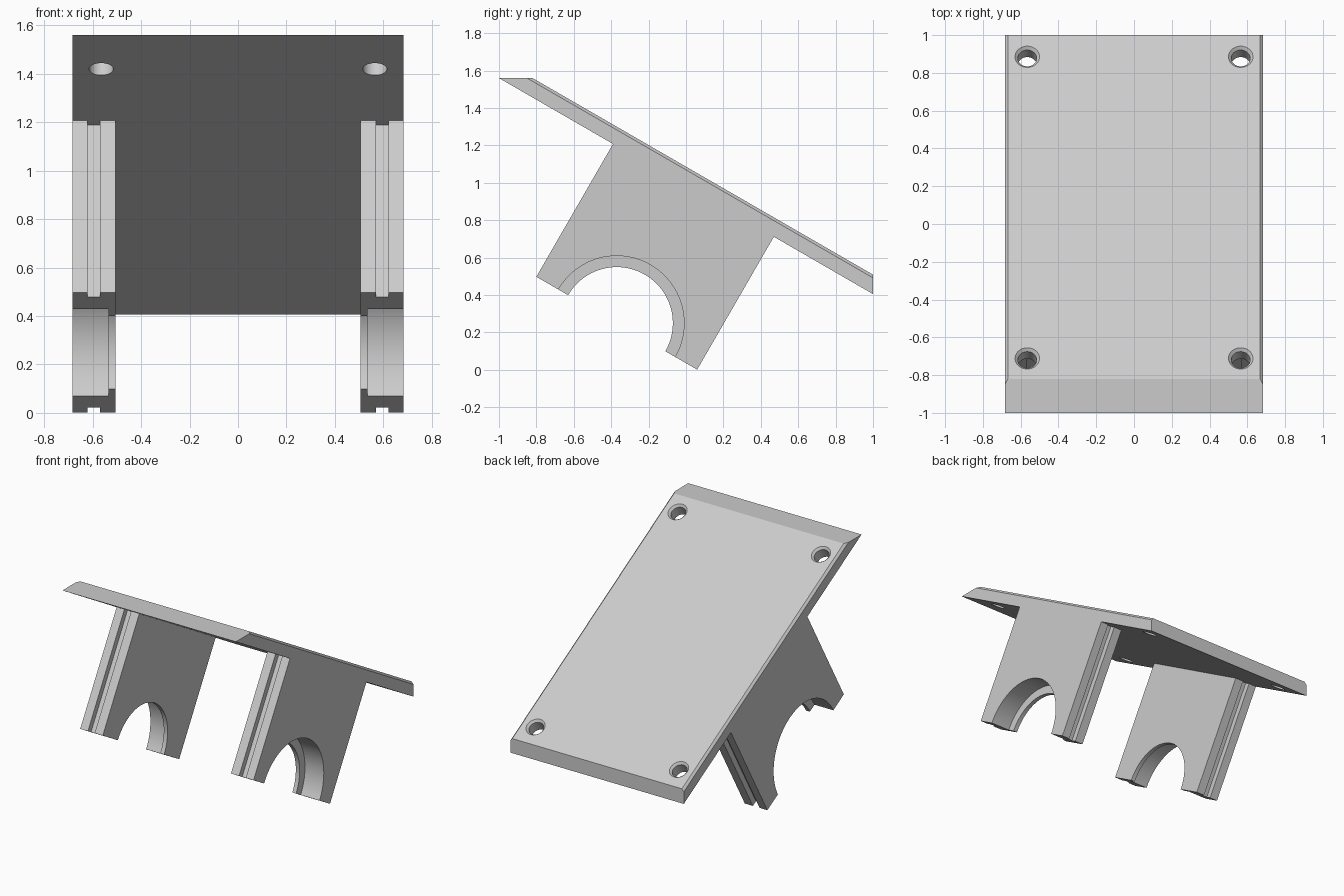
import bpy, bmesh, math
from mathutils import Matrix, Vector

cube = bpy.data.objects.get("Cube")
if cube:
    bpy.data.objects.remove(cube, do_unlink=True)

# Tilted frame: local y runs down the slope, local z is normal to the plate underside
TILT = Matrix.Translation((0, -1, 1.56)) @ Matrix.Rotation(math.radians(-30), 4, 'X')
HALF_W, THICK, CHAMFER = 0.683, 0.09, 0.015
LEG_IN, LEG_START, LEG_END, LEG_DEPTH = 0.505, 0.704, 1.697, 0.82

grey = bpy.data.materials.new("light_grey")
grey.use_nodes = True
grey.diffuse_color = (0.6, 0.6, 0.6, 1)
grey.node_tree.nodes["Principled BSDF"].inputs["Base Color"].default_value = (0.6, 0.6, 0.6, 1)


def finish(name, bm):
    """Turn a bmesh in the tilted frame into an object."""
    bmesh.ops.recalc_face_normals(bm, faces=bm.faces)
    mesh = bpy.data.meshes.new(name)
    bm.to_mesh(mesh)
    bm.free()
    mesh.materials.append(grey)
    obj = bpy.data.objects.new(name, mesh)
    obj.matrix_world = TILT
    bpy.context.collection.objects.link(obj)
    return obj


def box(name, low, high):
    bm = bmesh.new()
    low, high = Vector(low), Vector(high)
    size = Matrix.Diagonal((*(high - low), 1))
    bmesh.ops.create_cube(bm, size=1, matrix=Matrix.Translation((low + high) / 2) @ size)
    return finish(name, bm)


def cone(name, r1, r2, depth, centre, turn=Matrix(), sides=64):
    bm = bmesh.new()
    bmesh.ops.create_cone(bm, cap_ends=True, segments=sides, radius1=r1, radius2=r2,
                          depth=depth, matrix=Matrix.Translation(centre) @ turn)
    return finish(name, bm)


def cut(target, cutters):
    """Subtract the cutters, then drop them."""
    for cutter in cutters:
        cutter.hide_render = True
        mod = target.modifiers.new("cut", 'BOOLEAN')
        mod.operation, mod.solver, mod.object = 'DIFFERENCE', 'EXACT', cutter
        bpy.context.view_layer.update()
        with bpy.context.temp_override(object=target, active_object=target):
            bpy.ops.object.modifier_apply(modifier=mod.name)
        bpy.data.objects.remove(cutter, do_unlink=True)
    bpy.ops.object.select_all(action='DESELECT')
    target.select_set(True)
    bpy.context.view_layer.objects.active = target
    bpy.ops.object.shade_smooth_by_angle(angle=math.radians(25))


# Plate: chamfered section swept down the slope, trimmed level in front and upright behind
bm = bmesh.new()
half = [(HALF_W, 0), (HALF_W, THICK - CHAMFER), (HALF_W - CHAMFER, THICK)]
section = half + [(-x, z) for x, z in reversed(half)]
face = bm.faces.new([bm.verts.new((x, -0.3, z)) for x, z in section])
swept = bmesh.ops.extrude_face_region(bm, geom=[face])["geom"]
bmesh.ops.translate(bm, vec=(0, 3, 0), verts=[v for v in swept if isinstance(v, bmesh.types.BMVert)])
inverse = TILT.inverted()
for point, normal in (((0, -1, 1.56), (0, 0, 1)), ((0, 1, 0), (0, 1, 0))):
    parts = bm.verts[:] + bm.edges[:] + bm.faces[:]
    done = bmesh.ops.bisect_plane(bm, geom=parts, plane_co=inverse @ Vector(point),
                                  plane_no=inverse.to_3x3() @ Vector(normal), clear_outer=True)
    rim = [e for e in done["geom_cut"] if isinstance(e, bmesh.types.BMEdge)]
    bmesh.ops.holes_fill(bm, edges=rim, sides=0)
plate = finish("sloped_plate", bm)

# Countersunk screw holes near the four corners
holes = []
for x in (-0.565, 0.565):
    for y in (0.281, 2.125):
        holes.append(cone("hole_cutter", 0.05, 0.05, 0.4, (x, y, 0), sides=48))
        holes.append(cone("sink_cutter", 0.05, 0.08, 0.03, (x, y, THICK), sides=48))
cut(plate, holes)

# Legs: slabs with a stepped half-round saddle and a groove in each narrow side
sideways = Matrix.Rotation(math.pi / 2, 4, 'Y')
middle = (LEG_START + LEG_END) / 2
for side, label in ((1, "left"), (-1, "right")):
    def span(a, b):
        return sorted((side * a, side * b))

    x0, x1 = span(LEG_IN, HALF_W)
    leg = box(label + "_leg", (x0, LEG_START, -LEG_DEPTH), (x1, LEG_END, 0))
    cutters = [
        cone("bore_cutter", 0.30, 0.30, 1, (side * 0.6, middle, -LEG_DEPTH), sideways, 96),
        cone("step_cutter", 0.36, 0.36, 0.4, (side * 0.735, middle, -LEG_DEPTH), sideways, 96),
    ]
    g0, g1 = span(0.569, 0.622)
    for edge in (LEG_START, LEG_END):
        cutters.append(box("groove_cutter", (g0, edge - 0.04, -1), (g1, edge + 0.04, 0.1)))
    cut(leg, cutters)
